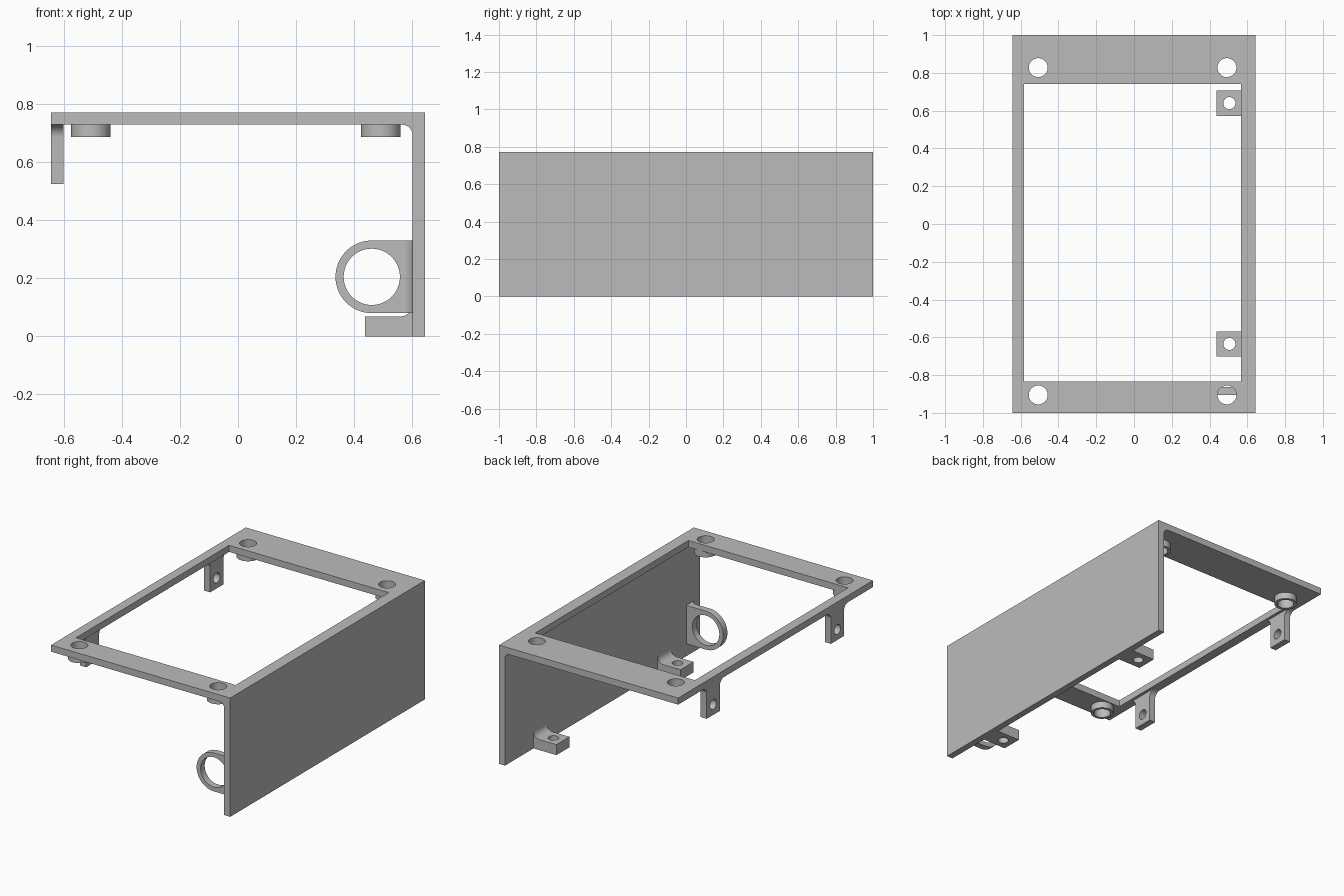
import bpy, bmesh, math

if "Cube" in bpy.data.objects:
    bpy.data.objects.remove(bpy.data.objects["Cube"])

grey = bpy.data.materials.new("plain grey")
grey.diffuse_color = (0.5, 0.5, 0.5, 1)
grey.use_nodes = True
grey.node_tree.nodes["Principled BSDF"].inputs["Base Color"].default_value = grey.diffuse_color

# World position of a profile point (u, v) pushed to w along each axis
PLACE = {
    "X": lambda u, v, w: (w, u, v),
    "Y": lambda u, v, w: (u, w, v),
    "Z": lambda u, v, w: (u, v, w),
}


def circle(cu, cv, r, start=0, end=360, n=48):
    """Arc points; a full circle leaves out the repeated last point."""
    last = n if end - start == 360 else n + 1
    angles = [math.radians(start + (end - start) * i / n) for i in range(last)]
    return [(cu + r * math.cos(a), cv + r * math.sin(a)) for a in angles]


def rect(u0, u1, v0, v1):
    return [(u0, v0), (u1, v0), (u1, v1), (u0, v1)]


def cove(u, v, su, sv, r, n=10):
    """Concave fillet arc from (u, v + sv*r) to (u + su*r, v)."""
    ts = [math.pi / 2 * i / n for i in range(n + 1)]
    return [(u + su * r * (1 - math.cos(t)), v + sv * r * (1 - math.sin(t))) for t in ts]


def solid(name, axis, w0, w1, outline, holes=()):
    """Extrude a filled profile with holes between w0 and w1 along an axis."""
    curve = bpy.data.curves.new(name, "CURVE")
    curve.dimensions = "2D"
    curve.fill_mode = "BOTH"
    curve.extrude = (w1 - w0) / 2
    for loop in [outline, *holes]:
        spline = curve.splines.new("POLY")
        spline.points.add(len(loop) - 1)
        for p, (u, v) in zip(spline.points, loop):
            p.co = (u, v, 0, 1)
        spline.use_cyclic_u = True
    ob = bpy.data.objects.new(name, curve)
    bpy.context.collection.objects.link(ob)
    bpy.ops.object.select_all(action="DESELECT")
    ob.select_set(True)
    bpy.context.view_layer.objects.active = ob
    bpy.ops.object.convert(target="MESH")
    ob = bpy.context.object
    bm = bmesh.new()
    bm.from_mesh(ob.data)
    for vert in bm.verts:
        u, v, w = vert.co
        vert.co = PLACE[axis](u, v, w + (w0 + w1) / 2)
    bmesh.ops.remove_doubles(bm, verts=bm.verts, dist=1e-5)
    bmesh.ops.recalc_face_normals(bm, faces=bm.faces)
    bm.to_mesh(ob.data)
    bm.free()
    ob.data.materials.clear()
    ob.data.materials.append(grey)
    bpy.ops.object.shade_smooth_by_angle(angle=math.radians(30))
    return ob


HALF, INNER, TOP, UNDER = 0.644, 0.601, 0.772, 0.729
R = 0.043
screws = [(x, y) for x in (-0.507, 0.492) for y in (0.828, -0.905)]

# Top frame with window and screw holes
solid("top_frame", "Z", UNDER, TOP, rect(-HALF, HALF, -1, 1),
      [rect(-0.582, 0.566, -0.833, 0.74)] + [circle(x, y, 0.05) for x, y in screws])

# Bosses below the screw holes
for i, (x, y) in enumerate(screws):
    solid(f"screw_boss_{i + 1}", "Z", 0.686, UNDER, circle(x, y, 0.068), [circle(x, y, 0.05)])

# Side wall with a rounded inner corner under the frame
solid("side_wall", "Y", -1, 1,
      [(HALF, UNDER), (HALF, 0), (INNER, 0)] + cove(INNER, UNDER, -1, -1, 0.035))

for i, y in enumerate((0.64, -0.635)):
    a, b = y - 0.067, y + 0.067
    # Hanging tab with flared root on the open side
    solid(f"hanging_tab_{i + 1}", "X", -HALF, -INNER,
          cove(a, UNDER, -1, -1, R) + cove(b, UNDER, 1, -1, R)[::-1] + [(b, 0.525), (a, 0.525)],
          [circle(y, 0.593, 0.032, n=32)])
    # Foot lug at the bottom of the wall and its fillet
    solid(f"foot_lug_{i + 1}", "Z", 0, 0.068, rect(0.437, INNER, a, b),
          [circle(0.505, y, 0.032, n=32)])
    solid(f"foot_lug_fillet_{i + 1}", "Y", a, b,
          [(INNER, 0.068)] + cove(INNER, 0.068, -1, 1, R))

# Cable ring on the wall, filleted on its front side
solid("cable_ring", "Y", -0.905, -0.862,
      [(INNER, 0.08), (INNER, 0.33)] + circle(0.461, 0.205, 0.125, 90, 270),
      [circle(0.461, 0.205, 0.097)])
solid("cable_ring_fillet", "Z", 0.08, 0.33,
      [(INNER, -0.905)] + cove(INNER, -0.905, -1, -1, R))
